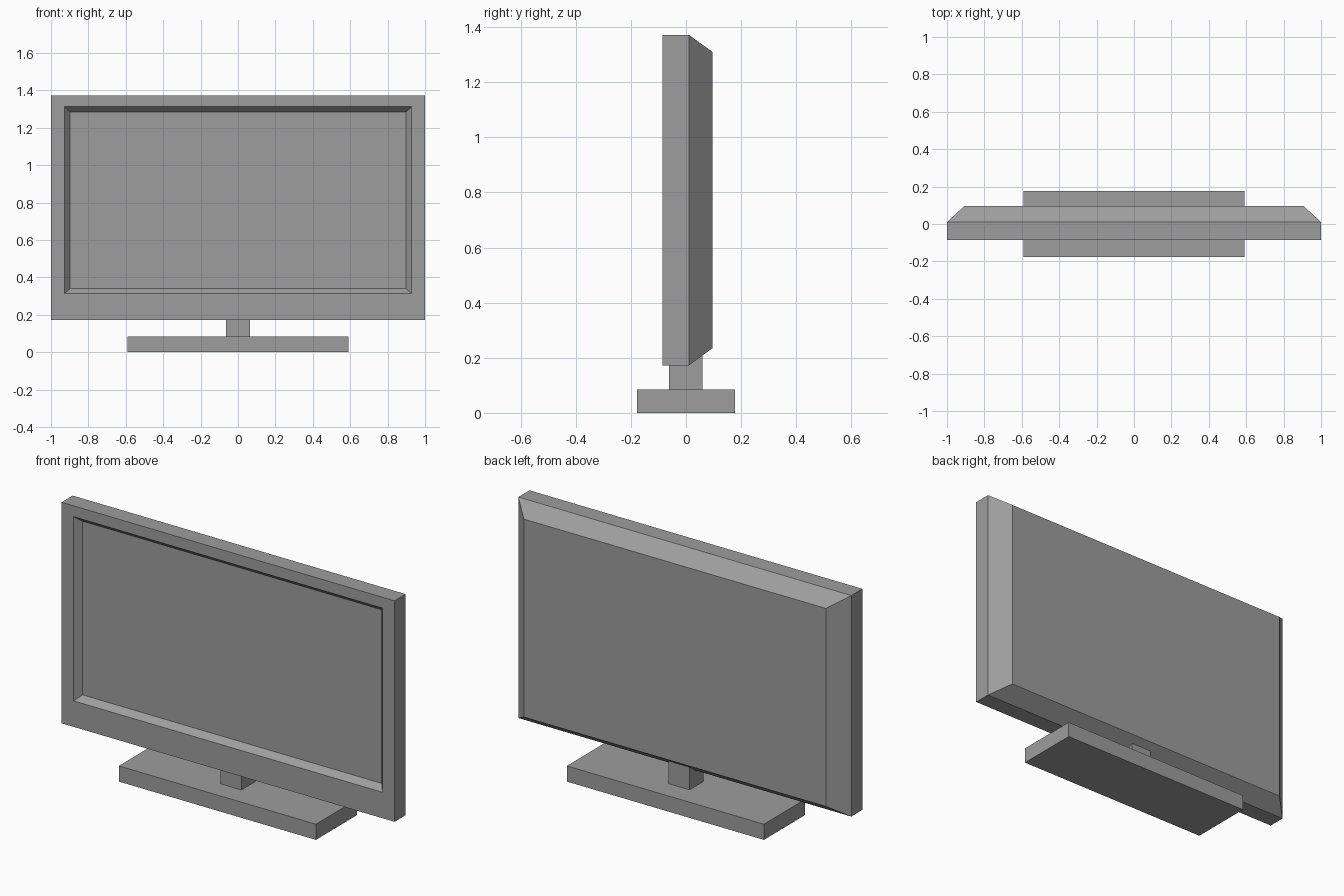
import bpy
import bmesh

cube = bpy.data.objects.get("Cube")
if cube:
    bpy.data.objects.remove(cube, do_unlink=True)

grey = bpy.data.materials.new("plain grey")
grey.use_nodes = True
colour = (0.34, 0.34, 0.34, 1)
grey.diffuse_color = colour
grey.node_tree.nodes["Principled BSDF"].inputs["Base Color"].default_value = colour


def loft(name, rings):
    """Join rectangles (half width, y, bottom, top) in order and cap both ends."""
    bm = bmesh.new()
    loops = []
    for w, y, low, high in rings:
        corners = ((-w, low), (w, low), (w, high), (-w, high))
        loops.append([bm.verts.new((x, y, z)) for x, z in corners])
    for a, b in zip(loops, loops[1:]):
        for i in range(4):
            j = (i + 1) % 4
            bm.faces.new((a[i], a[j], b[j], b[i]))
    bm.faces.new(loops[0])
    bm.faces.new(loops[-1])
    bmesh.ops.recalc_face_normals(bm, faces=bm.faces)
    mesh = bpy.data.meshes.new(name)
    bm.to_mesh(mesh)
    bm.free()
    mesh.materials.append(grey)
    obj = bpy.data.objects.new(name, mesh)
    bpy.context.collection.objects.link(obj)
    return obj


# Display housing: recessed screen, bezel, straight rim, tapered back
loft("display_housing", [
    (0.898, -0.05, 0.34, 1.283),
    (0.928, -0.085, 0.313, 1.313),
    (1.0, -0.085, 0.172, 1.372),
    (1.0, 0.01, 0.172, 1.372),
    (0.907, 0.096, 0.235, 1.31),
])

# Stand: neck running up into the housing, and a flat foot
loft("stand_neck", [(0.063, -0.061, 0.08, 0.25), (0.063, 0.059, 0.08, 0.25)])
loft("stand_foot", [(0.592, -0.177, 0, 0.085), (0.592, 0.177, 0, 0.085)])
